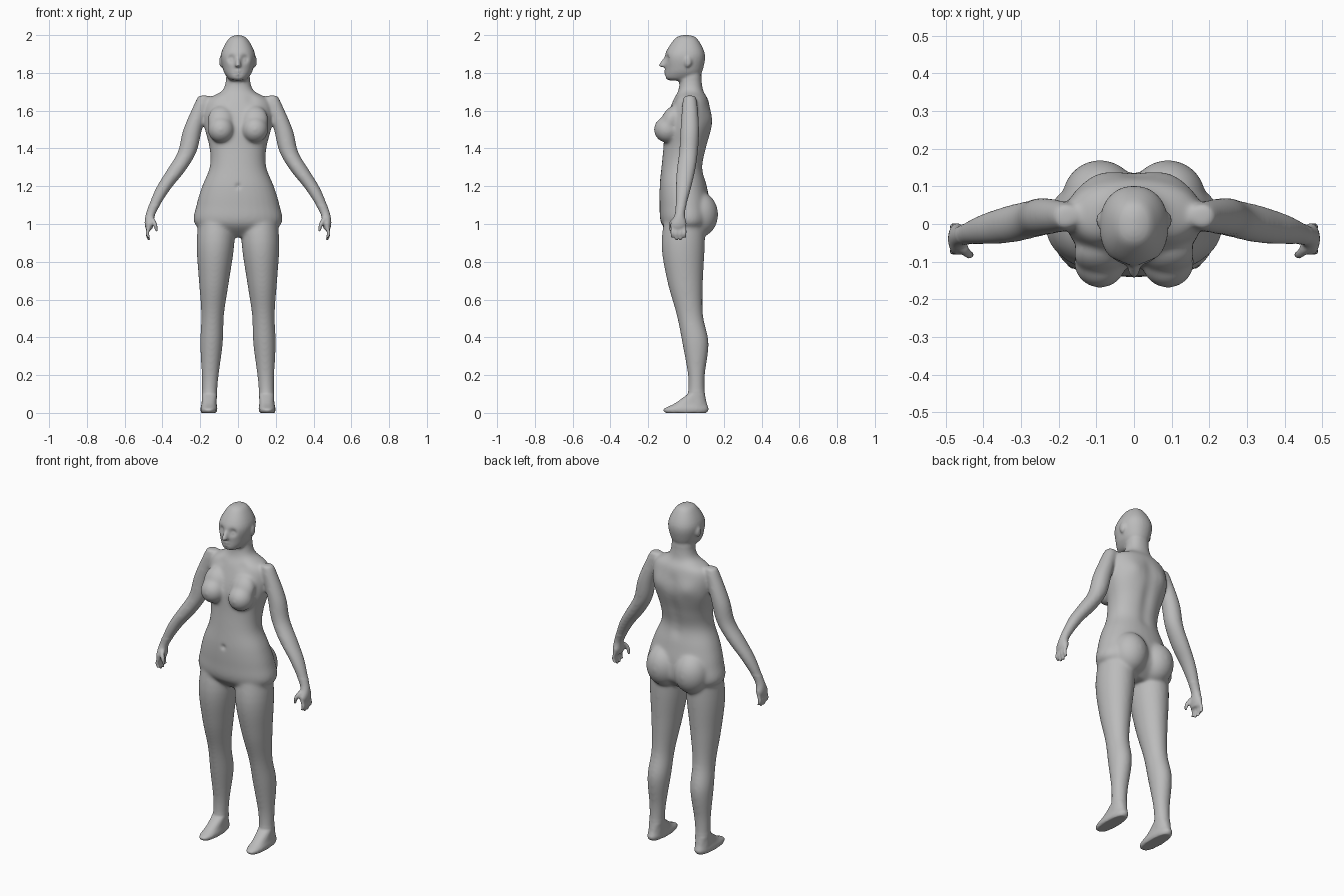
import bpy, bmesh, math
from mathutils import Vector, Matrix

cube = bpy.data.objects.get("Cube")
if cube:
    bpy.data.objects.remove(cube, do_unlink=True)

tone = (.5, .5, .5, 1)
clay = bpy.data.materials.new("clay_grey")
clay.use_nodes = True
clay.diffuse_color = tone
clay.node_tree.nodes["Principled BSDF"].inputs["Base Color"].default_value = tone

bm = bmesh.new()


def spline(before, start, end, after, t):
    """Smooth blend between two cross-section rows, guided by their neighbours."""
    row = []
    for p, q, r, s in zip(before, start, end, after):
        leave, arrive = (r - p) / 2, (s - q) / 2
        bend = 3 * (r - q) - 2 * leave - arrive
        row.append(q + leave * t + bend * t ** 2 + (leave + arrive - 2 * (r - q)) * t ** 3)
    return row


def loft(rows, side=1, power=2, sides=32, steps=5):
    """Closed tube through rows of (height, centre x, half width, front y, back y)."""
    dense = []
    for i, (start, end) in enumerate(zip(rows, rows[1:])):
        before, after = rows[max(i - 1, 0)], rows[min(i + 2, len(rows) - 1)]
        dense += [spline(before, start, end, after, k / steps) for k in range(steps)]
    dense.append(rows[-1])
    rings = []
    for height, centre, width, front, back in dense:
        ring = []
        for k in range(sides):
            angle = math.tau * k / sides
            c, s = [math.copysign(abs(f(angle)) ** (2 / power), f(angle)) for f in (math.cos, math.sin)]
            x = side * (centre + width * c)
            y = (front + back) / 2 + (back - front) / 2 * s
            ring.append(bm.verts.new((x, y, height)))
        rings.append(ring)
    faces = [bm.faces.new(rings[0]), bm.faces.new(rings[-1])]
    for low, high in zip(rings, rings[1:]):
        for k in range(sides):
            faces.append(bm.faces.new((low[k - 1], low[k], high[k], high[k - 1])))
    bmesh.ops.recalc_face_normals(bm, faces=faces)


def column(centre_rule, rows, **options):
    """Loft whose centre line follows a rule of height."""
    loft([(z, centre_rule(z), w, front, back) for z, w, front, back in rows], **options)


def round_limb(rows, **options):
    """Loft from rows of (height, centre x, centre y, half width, half depth)."""
    loft([(z, x, w, y - d, y + d) for z, x, y, w, d in rows], **options)


def blob(centre, radii, side, tilt=0):
    """Ellipsoid mass, tilted about x."""
    x, y, z = centre
    place = (Matrix.Translation((side * x, y, z)) @ Matrix.Rotation(tilt, 4, 'X')
             @ Matrix.Diagonal((*radii, 1)))
    bmesh.ops.create_uvsphere(bm, u_segments=32, v_segments=20, radius=1, matrix=place)


def middle(z):
    return 0


def leg_line(z):
    return .155 - .04 * z


def arm_depth_line(z):
    return min(.02, .14 * z - .18)


# Torso and neck
column(middle, [(1.8, .06, -.03, .08), (1.71, .08, -.04, .09), (1.65, .17, -.07, .12),
                (1.53, .18, -.11, .14), (1.4, .15, -.12, .11), (1.3, .15, -.13, .09),
                (1.2, .19, -.14, .11), (1.1, .22, -.14, .13), (1, .23, -.13, .13),
                (.93, .12, -.06, .06)], power=2.2)

# Skull and jaw
column(middle, [(2, .01, -.02, .02), (1.98, .05, -.06, .06), (1.9, .09, -.11, .1),
                (1.82, .08, -.11, .09), (1.78, .06, -.11, .07), (1.76, .04, -.1, .04)], power=2.2)

# Nose
column(middle, [(1.89, .01, -.11, -.08), (1.84, .016, -.145, -.08), (1.83, .01, -.12, -.08)])

for side in (1, -1):
    # Ear, bust and seat masses
    blob((.09, .01, 1.86), (.01, .02, .03), side)
    blob((.09, -.1, 1.5), (.07, .07, .07), side)
    blob((.09, -.08, 1.55), (.07, .05, .08), side, tilt=-.4)
    blob((.09, .07, 1.05), (.1, .1, .12), side)

    # Leg
    column(leg_line, [(1.1, .09, -.1, .1), (.9, .1, -.13, .1), (.7, .08, -.1, .09),
                      (.52, .06, -.05, .09), (.37, .06, -.02, .12), (.2, .045, .01, .1),
                      (.1, .04, .01, .1), (.04, .04, 0, .11)], side=side)

    # Foot
    column(leg_line, [(.1, .04, .01, .1), (.05, .04, -.06, .11), (.02, .045, -.12, .12),
                      (0, .04, -.11, .11)], side=side, power=2.4)

    # Arm, flattening into the palm
    arm = [(1.68, .18, .03), (1.64, .19, .04), (1.5, .24, .05), (1.38, .27, .05), (1.28, .33, .05),
           (1.18, .4, .04), (1.06, .46, .026), (1, .47, .024), (.97, .47, .016)]
    round_limb([(z, x, arm_depth_line(z), r, r * (1.8 if z < 1.05 else 1)) for z, x, r in arm], side=side)

    # Curled fingers, longest in the middle
    for spread in (-1.5, -.5, .5, 1.5):
        y = -.04 + .022 * spread
        tip = .91 + .007 * spread ** 2
        round_limb([(.99, .47, y, .01, .01), (.95, .48, y, .01, .01), (tip, .47, y, .008, .008)],
                   side=side, sides=12)

    # Thumb
    round_limb([(1.03, .455, -.06, .014, .014), (1, .44, -.08, .012, .012), (.96, .43, -.08, .008, .008)],
               side=side, sides=12)

mesh = bpy.data.meshes.new("body")
bm.to_mesh(mesh)
bm.free()
body = bpy.data.objects.new("body", mesh)
bpy.context.collection.objects.link(body)
bpy.context.view_layer.objects.active = body
body.select_set(True)


def apply(kind, **settings):
    modifier = body.modifiers.new(kind.lower(), kind)
    for key, value in settings.items():
        setattr(modifier, key, value)
    bpy.ops.object.modifier_apply(modifier=modifier.name)


def is_soft(point):
    """True away from the head, hands and feet, which stay crisp."""
    hand = abs(point.x) > .4 and point.z < 1.1
    return .12 < point.z < 1.77 and not hand


# Fuse the masses and soften the joins
apply('REMESH', mode='VOXEL', voxel_size=.0065)
soft = body.vertex_groups.new(name="soft")
soft.add([v.index for v in body.data.vertices if is_soft(v.co)], 1, 'REPLACE')
apply('SMOOTH', factor=.5, iterations=5)
apply('SMOOTH', factor=.5, iterations=25, vertex_group="soft")


def dab(centre, radius, push):
    """Soft sculpting stroke along y, mirrored across x."""
    centre = Vector(centre)
    for v in body.data.vertices:
        gap = (Vector((abs(v.co.x), v.co.y, v.co.z)) - centre).length / radius
        if gap < 3:
            v.co.y += push * math.exp(-gap * gap)


# Eye sockets, eyeballs, lips, mouth line and chin crease
dab((.034, -.1, 1.875), .02, .016)
dab((.034, -.09, 1.87), .01, -.005)
dab((0, -.11, 1.8), .016, -.007)
for x in (0, .01, .02):
    dab((x, -.114, 1.8), .006, .004)
dab((0, -.11, 1.785), .014, .004)

# Spine groove, shoulder blades, collarbone hollows and navel
for i in range(8):
    dab((0, .11, 1.28 + .045 * i), .035, -.007)
dab((.1, .13, 1.56), .05, .008)
dab((.07, -.06, 1.66), .03, .006)
dab((0, -.14, 1.2), .014, .008)

body.data.materials.append(clay)
bpy.ops.object.shade_smooth()
